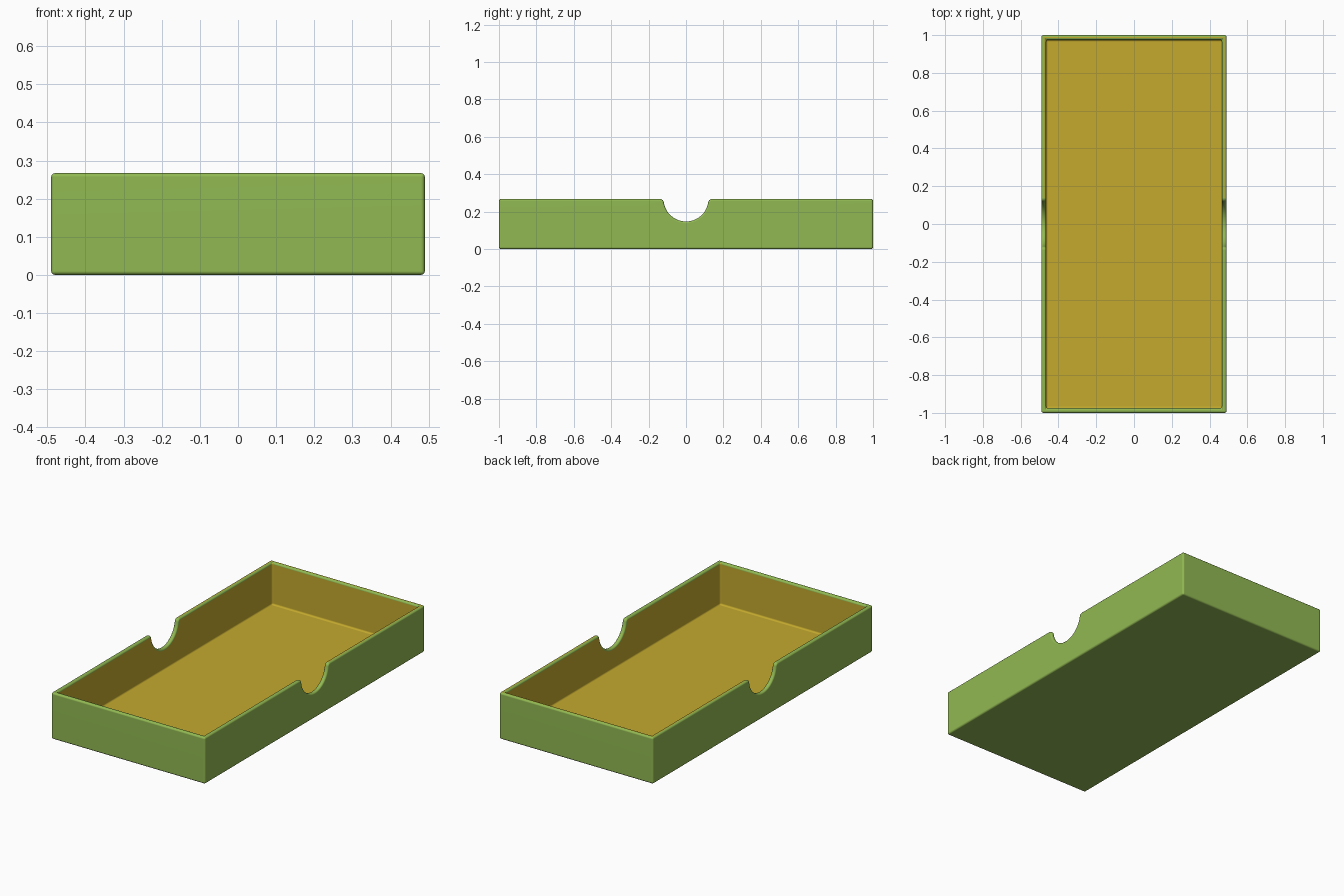
import bpy
import bmesh
from math import sin, cos, asin, sqrt, pi

if "Cube" in bpy.data.objects:
    bpy.data.objects.remove(bpy.data.objects["Cube"], do_unlink=True)

HALF_X, HALF_Y, HEIGHT = 0.49, 1.0, 0.267
WALL, ROUND = 0.025, 0.01
NOTCH_R, FILLET_R = 0.12, 0.02


def make_material(name, color):
    mat = bpy.data.materials.new(name)
    mat.use_nodes = True
    mat.diffuse_color = color
    mat.node_tree.nodes["Principled BSDF"].inputs["Base Color"].default_value = color
    return mat


def link_mesh(name, bm):
    bmesh.ops.recalc_face_normals(bm, faces=bm.faces)
    mesh = bpy.data.meshes.new(name)
    bm.to_mesh(mesh)
    bm.free()
    obj = bpy.data.objects.new(name, mesh)
    bpy.context.collection.objects.link(obj)
    return obj


def make_box(name, hx, hy, z0, z1):
    bm = bmesh.new()
    bmesh.ops.create_cube(bm, size=1)
    for v in bm.verts:
        v.co.x *= 2 * hx
        v.co.y *= 2 * hy
        v.co.z = z1 if v.co.z > 0 else z0
    return link_mesh(name, bm)


def make_notch_cutter():
    # Half profile: rounded shoulder flowing into the circular thumb notch
    cy = sqrt((NOTCH_R + FILLET_R) ** 2 - FILLET_R ** 2)
    cz = HEIGHT - FILLET_R
    turn = pi / 2 - asin(FILLET_R / (NOTCH_R + FILLET_R))
    steps = 6
    half = []
    for i in range(steps + 1):
        a = pi / 2 + turn * i / steps
        half.append((cy + FILLET_R * cos(a), cz + FILLET_R * sin(a)))
    start = -asin(FILLET_R / (NOTCH_R + FILLET_R))
    arc_steps = 14
    for i in range(1, arc_steps + 1):
        a = start + (-pi / 2 - start) * i / arc_steps
        half.append((NOTCH_R * cos(a), HEIGHT + NOTCH_R * sin(a)))
    # Run the shoulder slightly past the rim so the cut is clean
    (y0, z0), (y1, z1) = half[0], half[1]
    half[0] = (2 * y0 - y1, 2 * z0 - z1)
    half.insert(0, (half[0][0], HEIGHT + 0.1))
    profile = half + [(-y, z) for y, z in reversed(half[:-1])]

    bm = bmesh.new()
    face = bm.faces.new([bm.verts.new((-1, y, z)) for y, z in profile])
    side = bmesh.ops.extrude_face_region(bm, geom=[face])["geom"]
    moved = [g for g in side if isinstance(g, bmesh.types.BMVert)]
    bmesh.ops.translate(bm, verts=moved, vec=(2, 0, 0))
    return link_mesh("notch_cutter", bm)


green = make_material("leaf_green", (0.285, 0.485, 0.085, 1))
yellow = make_material("mustard_yellow", (0.55, 0.40, 0.027, 1))

# Tray body, hollowed out and notched on both long sides
tray = make_box("tray", HALF_X, HALF_Y, 0, HEIGHT)
cavity = make_box("cavity_cutter", HALF_X - WALL, HALF_Y - WALL, WALL, HEIGHT + 0.2)
cutters = [cavity, make_notch_cutter()]
for cutter in cutters:
    cutter.hide_render = True
    mod = tray.modifiers.new("cut", 'BOOLEAN')
    mod.operation = 'DIFFERENCE'
    mod.solver = 'EXACT'
    mod.object = cutter

# Soft rounded edges all over
bevel = tray.modifiers.new("rounding", 'BEVEL')
bevel.width = ROUND
bevel.segments = 3
bevel.limit_method = 'ANGLE'
bevel.angle_limit = pi / 5
bevel.use_clamp_overlap = False

bpy.ops.object.select_all(action='DESELECT')
bpy.context.view_layer.objects.active = tray
tray.select_set(True)
for mod in list(tray.modifiers):
    bpy.ops.object.modifier_apply(modifier=mod.name)
for cutter in cutters:
    bpy.data.objects.remove(cutter, do_unlink=True)

# Green shell, yellow lining inside the walls and above the floor
tray.data.materials.clear()
tray.data.materials.append(green)
tray.data.materials.append(yellow)
edge = 0.0005
for poly in tray.data.polygons:
    c = poly.center
    inside = (abs(c.x) < HALF_X - WALL + edge and abs(c.y) < HALF_Y - WALL + edge
              and c.z > WALL - edge)
    poly.material_index = 1 if inside else 0

bpy.ops.object.shade_smooth()
weighted = tray.modifiers.new("flat_panels", 'WEIGHTED_NORMAL')
weighted.keep_sharp = True
